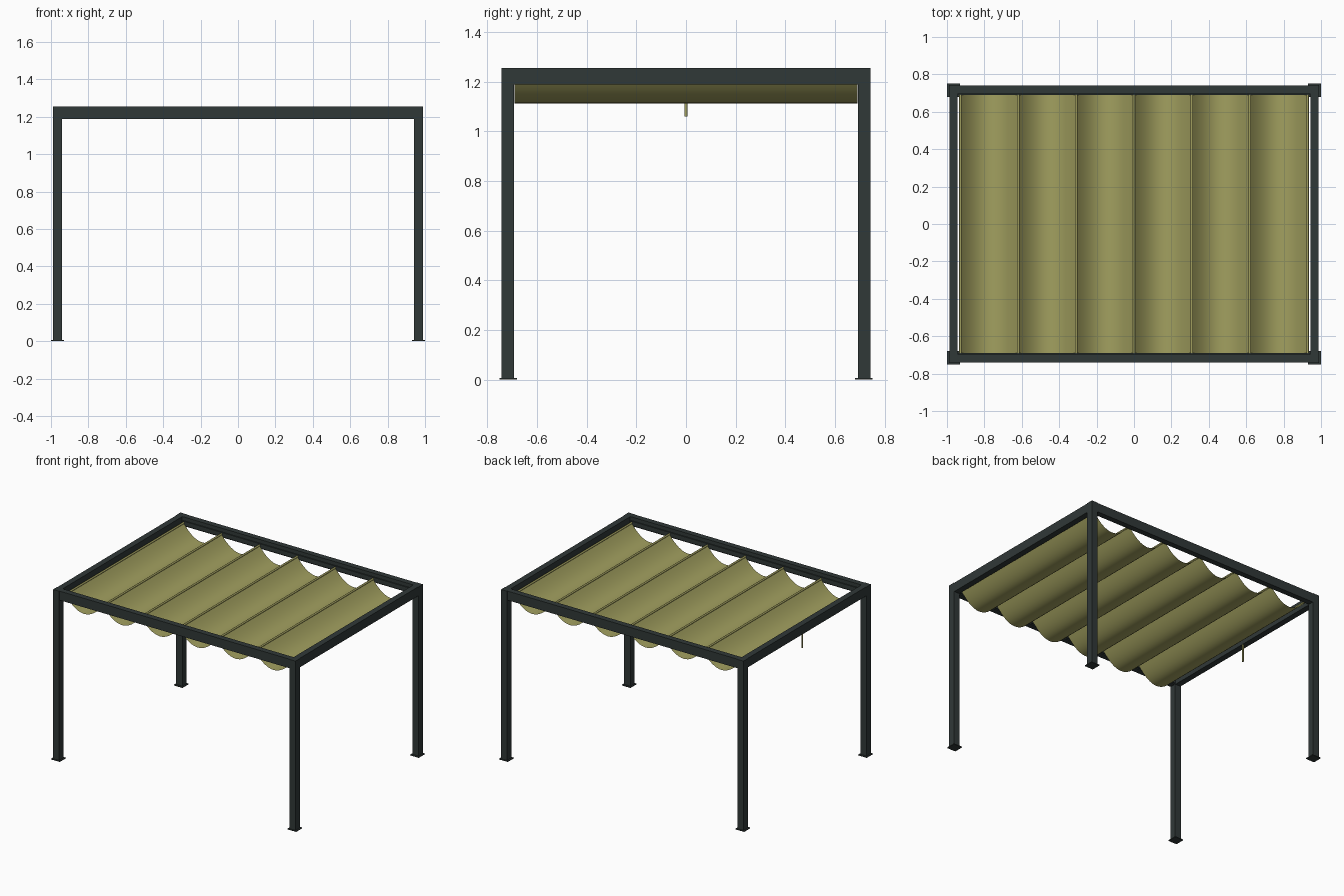
import bpy
from math import radians

cube = bpy.data.objects.get("Cube")
if cube:
    bpy.data.objects.remove(cube, do_unlink=True)


def material(name, rgb):
    m = bpy.data.materials.new(name)
    m.use_nodes = True
    m.diffuse_color = (*rgb, 1)
    m.node_tree.nodes["Principled BSDF"].inputs["Base Color"].default_value = (*rgb, 1)
    return m


FRAME = material("dark frame", (0.03, 0.04, 0.039))
FABRIC = material("olive fabric", (0.36, 0.35, 0.115))


def box(name, x, y, z, mat):
    """Box from (min, max) ranges on each axis."""
    ranges = (x, y, z)
    bpy.ops.mesh.primitive_cube_add(size=1, location=[(a + b) / 2 for a, b in ranges])
    ob = bpy.context.object
    ob.name = name
    ob.scale = [b - a for a, b in ranges]
    bpy.ops.object.transform_apply(location=False, scale=True)
    ob.data.materials.append(mat)
    return ob


def span(sign, inner, outer):
    return sorted((sign * inner, sign * outer))


TOP, UNDER = 1.255, 1.188

# Posts on thin base plates
for sx, side in ((-1, "right"), (1, "left")):
    for sy, end in ((-1, "front"), (1, "back")):
        box(f"{end}_{side}_post", span(sx, 0.94, 0.99), span(sy, 0.693, 0.743),
            (0, TOP), FRAME)
        box(f"{end}_{side}_base_plate", span(sx, 0.93, 1), span(sy, 0.68, 0.75),
            (0, 0.006), FRAME)

# Roof beams, with guide rails inside the long ones
for sy, end in ((-1, "front"), (1, "back")):
    box(f"{end}_beam", (-0.94, 0.94), span(sy, 0.698, 0.74), (UNDER, TOP), FRAME)
    box(f"{end}_guide_rail", (-0.94, 0.94), span(sy, 0.69, 0.7), (1.195, 1.228), FRAME)
for sx, side in ((-1, "right"), (1, "left")):
    box(f"{side}_beam", span(sx, 0.943, 0.987), (-0.693, 0.693), (UNDER, TOP), FRAME)

# Canopy: one thin sheet sagging between the rods
BAYS, STEPS = 6, 16
HALF, DEPTH, ROD_Z, SAG = 0.928, 0.69, 1.215, 0.103
pitch = 2 * HALF / BAYS
verts, faces = [], []
for i in range(BAYS * STEPS + 1):
    t = (i % STEPS) / STEPS
    z = ROD_Z - SAG * 4 * t * (1 - t)
    x = -HALF + i * pitch / STEPS
    verts += [(x, -DEPTH, z), (x, DEPTH, z)]
    if i:
        k = 2 * i
        faces.append((k - 2, k, k + 1, k - 1))
mesh = bpy.data.meshes.new("canopy")
mesh.from_pydata(verts, [], faces)
mesh.materials.append(FABRIC)
canopy = bpy.data.objects.new("canopy", mesh)
bpy.context.collection.objects.link(canopy)
bpy.ops.object.select_all(action="DESELECT")
canopy.select_set(True)
bpy.context.view_layer.objects.active = canopy
bpy.ops.object.shade_smooth_by_angle(angle=radians(40))


def rod(name, radius, length, location, rotation=(0, 0, 0)):
    bpy.ops.mesh.primitive_cylinder_add(vertices=12, radius=radius, depth=length,
                                        location=location, rotation=rotation)
    ob = bpy.context.object
    ob.name = name
    ob.data.materials.append(FABRIC)
    bpy.ops.object.shade_smooth_by_angle(angle=radians(40))


# Cross rods carrying the canopy, and the pull handle
for i in range(BAYS + 1):
    rod(f"cross_rod_{i + 1}", 0.007, 2 * DEPTH, (-HALF + i * pitch, 0, ROD_Z),
        (radians(90), 0, 0))
rod("pull_handle", 0.006, 0.13, (-0.95, 0, 1.125))
